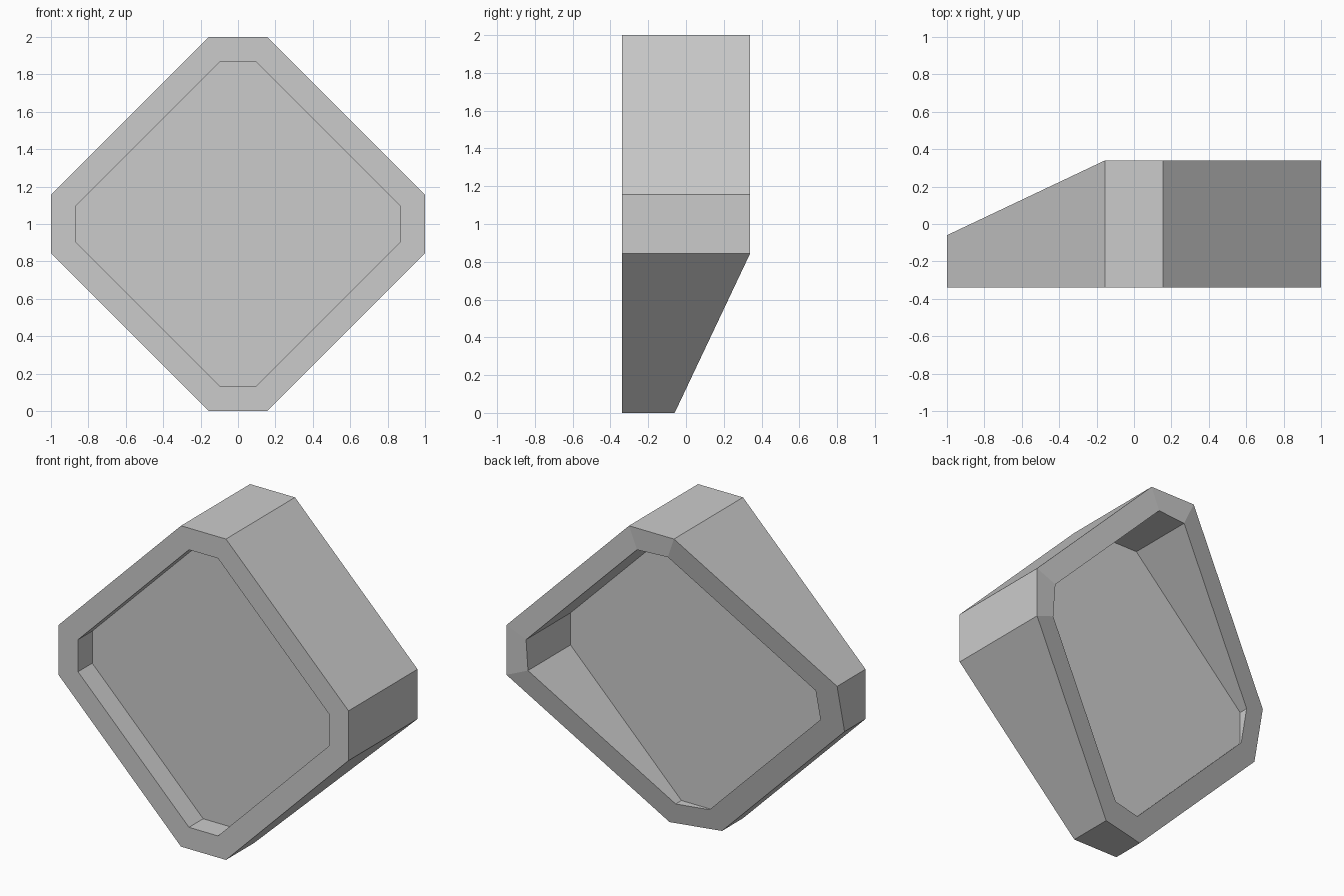
import bpy, bmesh

if "Cube" in bpy.data.objects:
    bpy.data.objects.remove(bpy.data.objects["Cube"])

FRONT, BACK = -0.34, 0.34
SLOPE = 0.4 / 1.69          # fall of the back face towards the lower left corner

grey = bpy.data.materials.new("light grey")
grey.diffuse_color = (0.6, 0.6, 0.6, 1)
grey.use_nodes = True
grey.node_tree.nodes["Principled BSDF"].inputs["Base Color"].default_value = grey.diffuse_color


def octagon(r, c):
    """Diamond with cut corners, as (x, z) points around the centre."""
    return [(c, r), (-c, r), (-r, c), (-r, -c), (-c, -r), (c, -r), (r, -c), (r, c)]


def back_y(x, z):
    """Flat back on the upper right, tapering below the diagonal crease."""
    return BACK - SLOPE * max(0.0, 0.845 - (x + z))


def finish(name, bm):
    bmesh.ops.recalc_face_normals(bm, faces=bm.faces)
    mesh = bpy.data.meshes.new(name)
    bm.to_mesh(mesh)
    bm.free()
    mesh.materials.append(grey)
    obj = bpy.data.objects.new(name, mesh)
    bpy.context.collection.objects.link(obj)


def ring(bm, points, depth):
    return [bm.verts.new((x, depth(x, z), z + 1)) for x, z in points]


outer, inner = octagon(1.0, 0.155), octagon(0.865, 0.1)

# Tapered frame: four rings bridged into a closed loop
bm = bmesh.new()
front = lambda x, z: FRONT
rings = [ring(bm, outer, front), ring(bm, outer, back_y),
         ring(bm, inner, back_y), ring(bm, inner, front)]
for k in range(4):
    a, b = rings[k], rings[(k + 1) % 4]
    for i in range(8):
        j = (i + 1) % 8
        bm.faces.new((a[i], a[j], b[j], b[i]))
finish("frame", bm)

# Recessed panel filling the frame
bm = bmesh.new()
a = ring(bm, inner, lambda x, z: -0.20)
b = ring(bm, inner, lambda x, z: -0.098)
bm.faces.new(a)
bm.faces.new(b)
for i in range(8):
    j = (i + 1) % 8
    bm.faces.new((a[i], a[j], b[j], b[i]))
finish("panel", bm)
